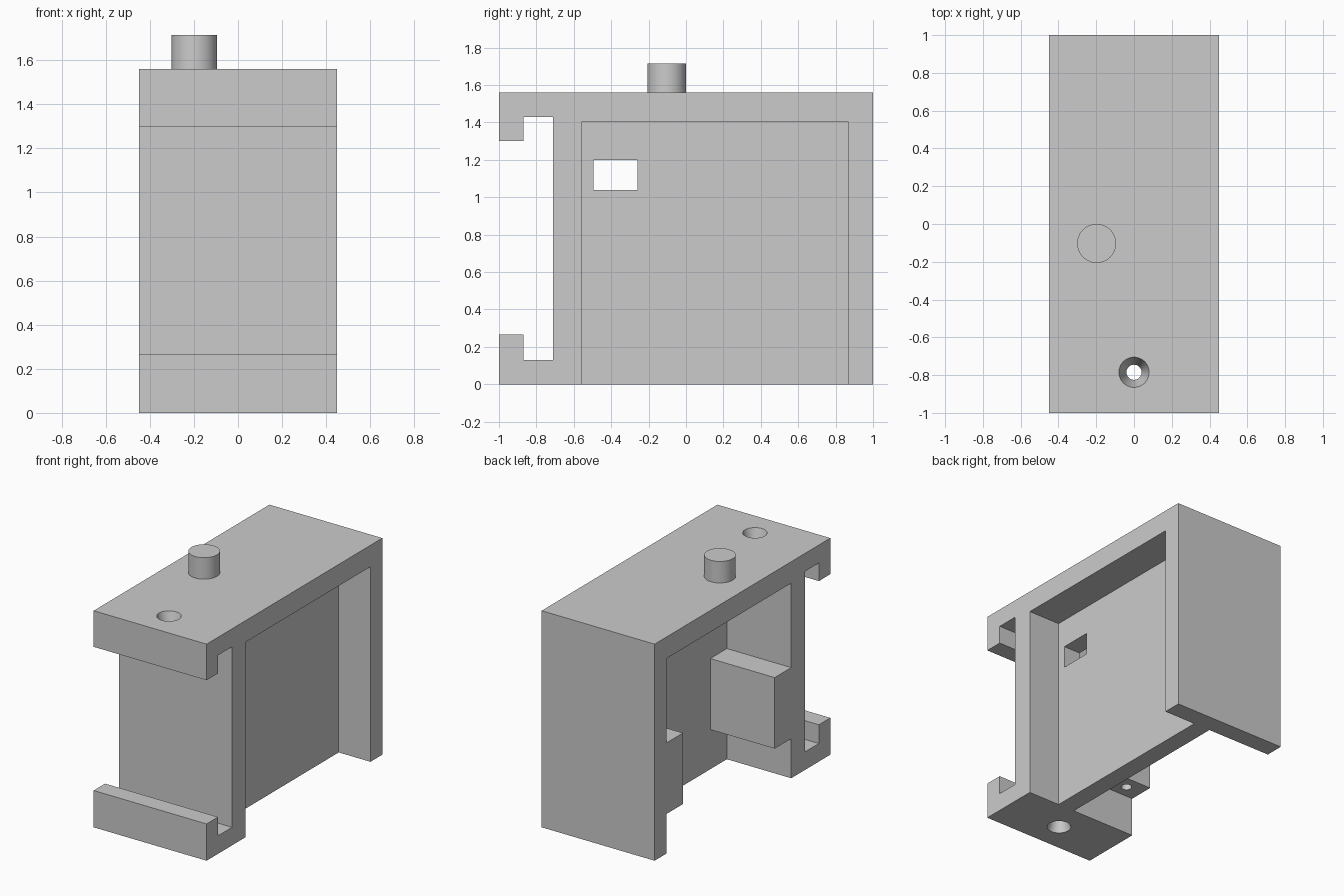
import bpy
import bmesh

cube = bpy.data.objects.get("Cube")
if cube:
    bpy.data.objects.remove(cube, do_unlink=True)

grey = bpy.data.materials.new("plain grey")
grey.use_nodes = True
colour = (0.6, 0.6, 0.6, 1)
grey.diffuse_color = colour
grey.node_tree.nodes["Principled BSDF"].inputs["Base Color"].default_value = colour


def finish(name, bm):
    bmesh.ops.recalc_face_normals(bm, faces=bm.faces)
    mesh = bpy.data.meshes.new(name)
    bm.to_mesh(mesh)
    bm.free()
    mesh.materials.append(grey)
    obj = bpy.data.objects.new(name, mesh)
    bpy.context.collection.objects.link(obj)
    return obj


def side_extrusion(name, profile, x0, x1):
    """Extrude a (y, z) outline along x."""
    bm = bmesh.new()
    face = bm.faces.new([bm.verts.new((x0, y, z)) for y, z in profile])
    new = bmesh.ops.extrude_face_region(bm, geom=[face])["geom"]
    verts = [v for v in new if isinstance(v, bmesh.types.BMVert)]
    bmesh.ops.translate(bm, verts=verts, vec=(x1 - x0, 0, 0))
    return finish(name, bm)


def rectangle(y0, y1, z0, z1):
    return [(y0, z0), (y1, z0), (y1, z1), (y0, z1)]


def cone(name, x, y, z0, z1, r0, r1):
    bm = bmesh.new()
    bmesh.ops.create_cone(bm, cap_ends=True, segments=48,
                          radius1=r0, radius2=r1, depth=z1 - z0)
    bmesh.ops.translate(bm, verts=bm.verts, vec=(x, y, (z0 + z1) / 2))
    return finish(name, bm)


def cut(target, cutter):
    cutter.hide_render = True
    mod = target.modifiers.new("cut", 'BOOLEAN')
    mod.operation = 'DIFFERENCE'
    mod.solver = 'EXACT'
    mod.object = cutter
    bpy.context.view_layer.objects.active = target
    bpy.ops.object.modifier_apply(modifier=mod.name)
    bpy.data.objects.remove(cutter, do_unlink=True)


def smooth(obj):
    bpy.ops.object.select_all(action='DESELECT')
    obj.select_set(True)
    bpy.context.view_layer.objects.active = obj
    bpy.ops.object.shade_smooth_by_angle(angle=0.6)


HALF, TOP = 0.45, 1.56
FRONT, BACK, CEIL = -0.555, 0.865, 1.405     # inner faces of the pockets
PAD, PAD_LOW, PAD_HIGH = 0.188, 0.285, 0.797  # mounting pads in the left pocket

# Housing with hooked rails at the front
body = side_extrusion("housing", [
    (-1, 0), (1, 0), (1, TOP), (-1, TOP), (-1, 1.30), (-0.87, 1.30),
    (-0.87, 1.43), (-0.71, 1.43), (-0.71, 0.13), (-0.87, 0.13),
    (-0.87, 0.265), (-1, 0.265)], -HALF, HALF)

# Shallow pocket on one side
cut(body, side_extrusion("shallow_pocket", rectangle(FRONT, BACK, -0.2, CEIL), 0.197, 0.7))

# Deep pocket on the other side, leaving a pad on each end wall
a, b = FRONT + PAD, BACK - PAD
cut(body, side_extrusion("deep_pocket", [
    (FRONT, -0.2), (BACK, -0.2), (BACK, PAD_LOW), (b, PAD_LOW), (b, PAD_HIGH),
    (BACK, PAD_HIGH), (BACK, CEIL), (FRONT, CEIL), (FRONT, PAD_HIGH),
    (a, PAD_HIGH), (a, PAD_LOW), (FRONT, PAD_LOW)], -0.7, 0.063))

# Window through the dividing wall
cut(body, side_extrusion("window", rectangle(-0.495, -0.26, 1.04, 1.20), -0.1, 0.3))

# Blind screw holes in the pads
for y in (FRONT + PAD / 2, BACK - PAD / 2):
    cut(body, cone("screw_hole", -0.32, y, PAD_LOW - 0.1, PAD_LOW + 0.35, 0.036, 0.036))

# Tapered holes through both rails, wide on the outside
cut(body, cone("lower_hole", 0, -0.785, -0.013, 0.143, 0.084, 0.036))
cut(body, cone("upper_hole", 0, -0.785, 1.417, 1.573, 0.036, 0.084))
smooth(body)

# Pin on the top
pin = cone("top_pin", -0.198, -0.103, TOP, 1.715, 0.103, 0.103)
smooth(pin)
